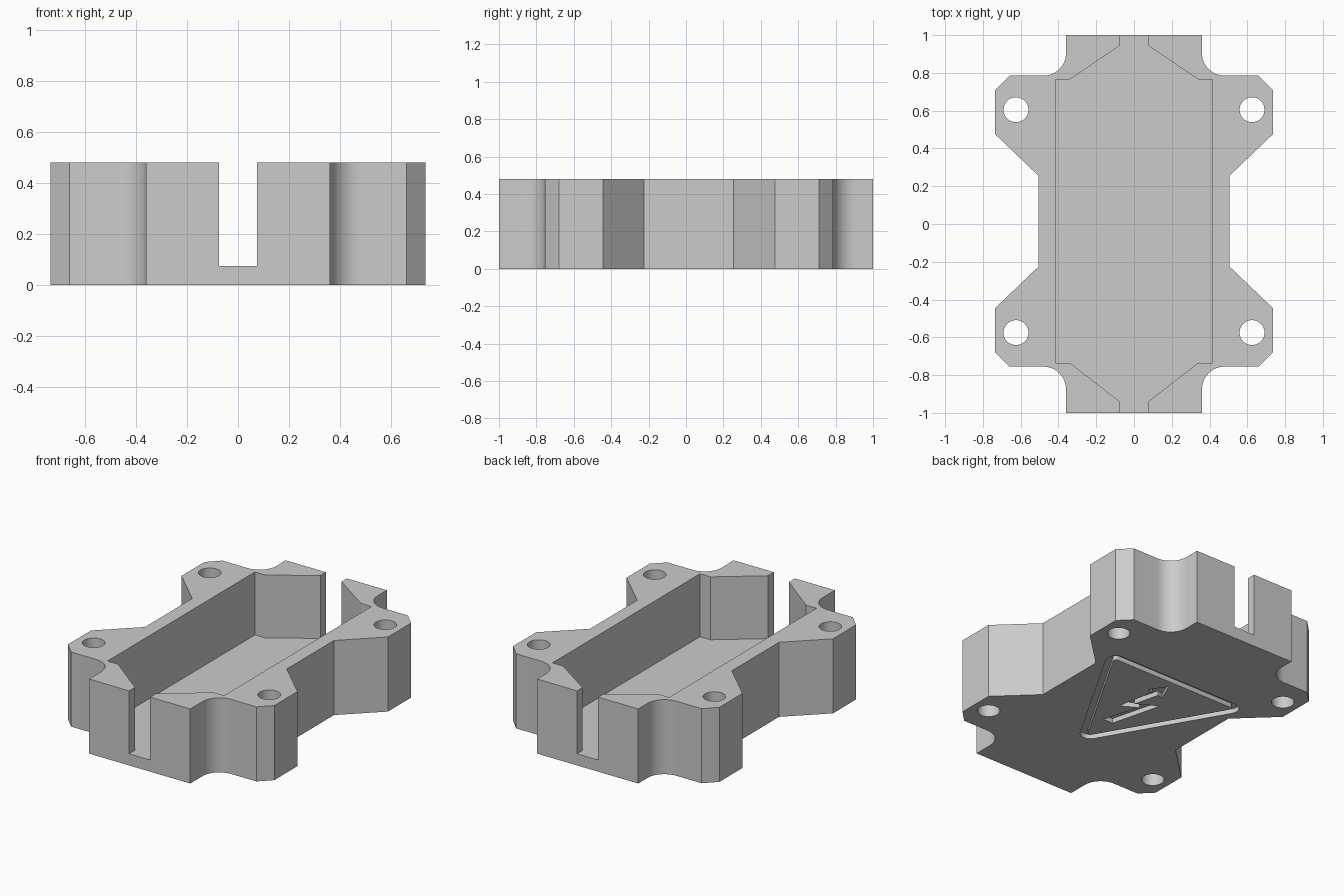
import bpy
import bmesh
from math import sin, cos, pi, radians

if "Cube" in bpy.data.objects:
    bpy.data.objects.remove(bpy.data.objects["Cube"], do_unlink=True)

HEIGHT, FLOOR, ENGRAVE = 0.48, 0.075, 0.03


def arc(cx, cy, r, start, end, steps=12):
    return [(cx + r * cos(radians(start + (end - start) * i / steps)),
             cy + r * sin(radians(start + (end - start) * i / steps)))
            for i in range(steps + 1)]


def mirrored(half):
    """Close a +x half outline with its mirror image."""
    return half + [(-x, y) for x, y in reversed(half)]


def prism(name, outline, z0, z1):
    bm = bmesh.new()
    base = bm.faces.new([bm.verts.new((x, y, z0)) for x, y in outline])
    ext = bmesh.ops.extrude_face_region(bm, geom=[base])
    verts = [v for v in ext["geom"] if isinstance(v, bmesh.types.BMVert)]
    bmesh.ops.translate(bm, verts=verts, vec=(0, 0, z1 - z0))
    bmesh.ops.recalc_face_normals(bm, faces=bm.faces)
    mesh = bpy.data.meshes.new(name)
    bm.to_mesh(mesh)
    bm.free()
    obj = bpy.data.objects.new(name, mesh)
    bpy.context.collection.objects.link(obj)
    return obj


def cut(target, cutter):
    mod = target.modifiers.new("cut", "BOOLEAN")
    mod.operation, mod.solver, mod.object = "DIFFERENCE", "EXACT", cutter
    bpy.context.view_layer.objects.active = target
    bpy.ops.object.modifier_apply(modifier=mod.name)
    bpy.data.objects.remove(cutter, do_unlink=True)


def rounded_triangle(radius, cy=0.1, size=0.4965):
    """Triangle pointing to the front, with rounded corners."""
    pts = []
    for a in (30, 150, 270):
        pts += arc(size * cos(radians(a)), cy + size * sin(radians(a)),
                   radius, a - 60, a + 60, 8)
    return pts


# Housing block with four mounting ears
EAR = [(0.66, 0.785), (0.735, 0.71), (0.735, 0.475), (0.505, 0.255)]
back_half = [(0.36, 1)] + arc(0.48, 0.905, 0.12, 180, 270) + EAR
front_half = [(x, 0.03 - y) for x, y in reversed(back_half[1:])] + [(0.36, -1)]
housing = prism("housing", mirrored(back_half + front_half), 0, HEIGHT)

# Open tray with tapered ends leading to the cable slots
tray = [(0.075, 1.1), (0.075, 0.945), (0.34, 0.765), (0.415, 0.765),
        (0.415, -0.735), (0.34, -0.735), (0.075, -0.94), (0.075, -1.1)]
cut(housing, prism("tray_cutter", mirrored(tray), FLOOR, 1))

# Screw holes through the ears
for x in (-0.625, 0.625):
    for y in (-0.575, 0.605):
        hole = arc(x, y, 0.066, 0, 360, 40)[:-1]
        cut(housing, prism("hole_cutter", hole, -0.1, 1))

# Engraved triangular groove on the underside
groove = prism("groove_cutter", rounded_triangle(0.06), -0.1, ENGRAVE)
cut(groove, prism("groove_island", rounded_triangle(0.015), -0.2, 0.2))
cut(housing, groove)

# Engraved zigzag arrow inside the triangle
bolt = [(0.05, -0.22), (-0.02, -0.22), (-0.105, 0.11), (0.025, 0.035),
        (-0.015, 0.2), (-0.055, 0.19), (0, 0.317), (0.07, 0.215),
        (0.03, 0.205), (0.08, -0.04), (-0.025, 0.02)]
cut(housing, prism("bolt_cutter", bolt, -0.1, ENGRAVE))

# Single grey plastic
GREY = (0.6, 0.6, 0.6, 1)
mat = bpy.data.materials.new("grey plastic")
mat.use_nodes = True
mat.diffuse_color = GREY
mat.node_tree.nodes["Principled BSDF"].inputs["Base Color"].default_value = GREY
housing.data.materials.clear()
housing.data.materials.append(mat)
for poly in housing.data.polygons:
    poly.material_index = 0

# Smooth the curved walls, keep the edges crisp
bpy.ops.object.select_all(action="DESELECT")
housing.select_set(True)
bpy.context.view_layer.objects.active = housing
bpy.ops.object.shade_smooth_by_angle(angle=radians(20))
